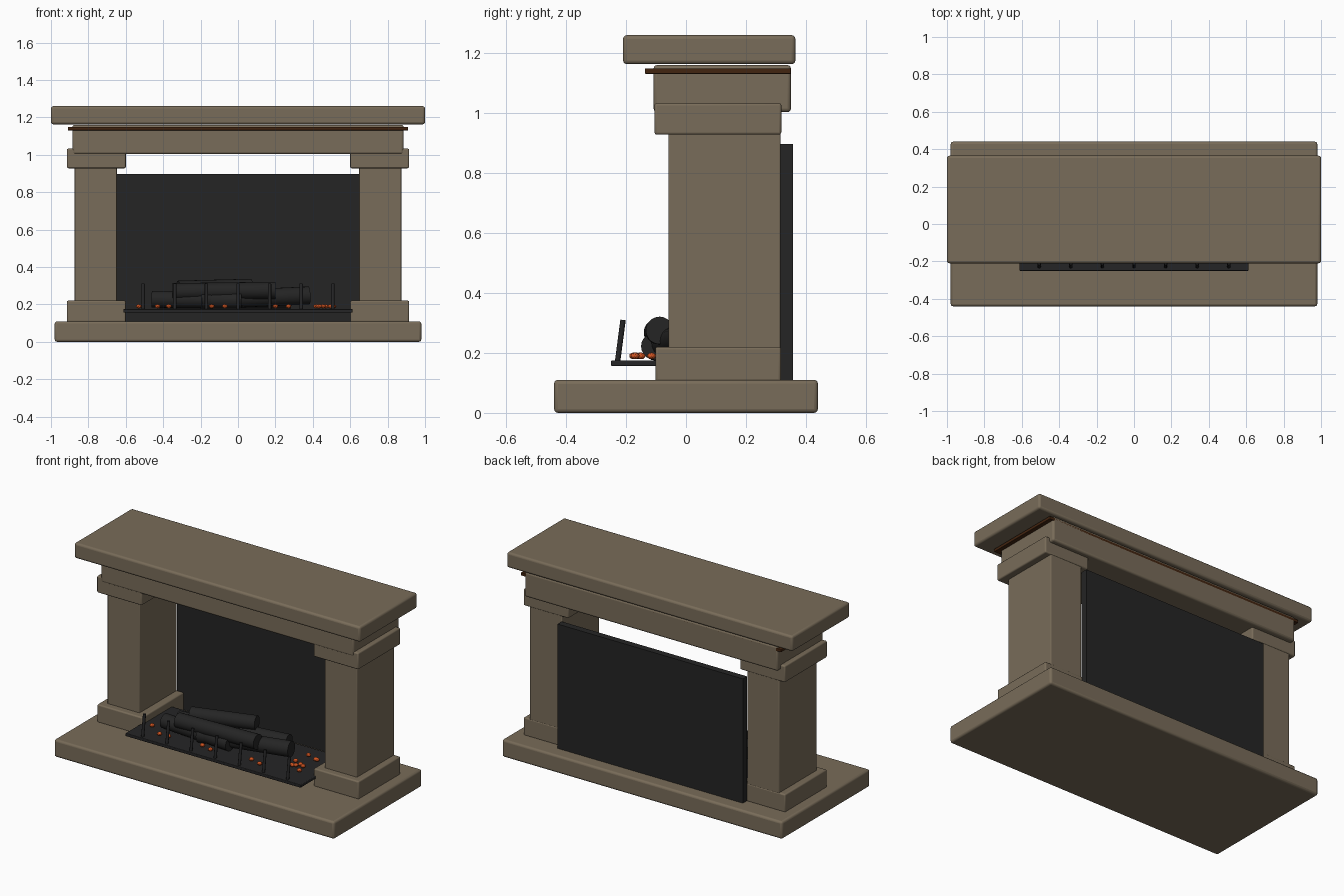
import bpy, math, random
from mathutils import Vector

if "Cube" in bpy.data.objects:
    bpy.data.objects.remove(bpy.data.objects["Cube"])

random.seed(4)


def mat(name, rgb):
    m = bpy.data.materials.new(name)
    m.diffuse_color = (*rgb, 1)
    m.use_nodes = True
    m.node_tree.nodes["Principled BSDF"].inputs["Base Color"].default_value = m.diffuse_color
    return m


STONE = mat("tan stone", (0.19, 0.15, 0.10))
WOOD = mat("dark brown trim", (0.055, 0.018, 0.005))
IRON = mat("black iron", (0.018, 0.018, 0.019))
CHAR = mat("charred black", (0.018, 0.018, 0.018))
EMBER = mat("ember orange", (0.65, 0.09, 0.015))


def box(name, x, y, z, m, bevel=0.0):
    """Box from (min, max) ranges with optional rounded edges."""
    bpy.ops.mesh.primitive_cube_add(
        size=1, location=[(a + b) / 2 for a, b in (x, y, z)])
    ob = bpy.context.object
    ob.name = name
    ob.scale = [b - a for a, b in (x, y, z)]
    bpy.ops.object.transform_apply(location=False, rotation=False, scale=True)
    ob.data.materials.append(m)
    if bevel:
        mod = ob.modifiers.new("bevel", "BEVEL")
        mod.width = bevel
        mod.segments = 3
        bpy.ops.object.shade_smooth_by_angle(angle=math.radians(35))
    return ob


def rod(name, a, b, r, m, sides=20):
    """Cylinder between two points."""
    a, b = Vector(a), Vector(b)
    d = b - a
    bpy.ops.mesh.primitive_cylinder_add(
        vertices=sides, radius=r, depth=d.length, location=(a + b) / 2,
        rotation=d.to_track_quat("Z", "Y").to_euler())
    ob = bpy.context.object
    ob.name = name
    ob.data.materials.append(m)
    bpy.ops.object.shade_smooth_by_angle(angle=math.radians(40))


# Stone surround
box("hearth_slab", (-0.98, 0.98), (-0.44, 0.44), (0, 0.11), STONE, 0.013)
box("mantel_shelf", (-1, 1), (-0.21, 0.365), (1.163, 1.26), STONE, 0.013)
box("frieze", (-0.885, 0.885), (-0.108, 0.35), (1.003, 1.16), STONE, 0.012)
box("frieze_trim", (-0.91, 0.91), (-0.137, 0.35), (1.131, 1.149), WOOD, 0.002)

# Pillars, mirrored left and right
for s, side in ((-1, "left"), (1, "right")):
    def span(a, b):
        return tuple(sorted((s * a, s * b)))
    box(side + "_pillar_base", span(0.60, 0.915), (-0.102, 0.317), (0.105, 0.22), STONE, 0.008)
    box(side + "_pillar", span(0.648, 0.873), (-0.058, 0.315), (0.2, 0.95), STONE, 0.005)
    box(side + "_capital", span(0.60, 0.915), (-0.105, 0.318), (0.928, 1.033), STONE, 0.008)

# Firebox back and grate
box("firebox_back", (-0.648, 0.648), (0.315, 0.357), (0.11, 0.896), CHAR)
box("grate_tray", (-0.613, 0.613), (-0.25, 0.2), (0.156, 0.175), IRON, 0.004)
for i in range(7):
    x = -0.507 + i * 0.169
    rod("grate_bar", (x, -0.229, 0.165), (x, -0.21, 0.31), 0.009, IRON, 12)

# Stacked logs: start, end, radius
logs = [
    ((-0.46, -0.075, 0.228), (0.02, -0.105, 0.222), 0.045),
    ((-0.20, -0.10, 0.222), (0.38, -0.01, 0.248), 0.048),
    ((-0.42, 0.01, 0.222), (0.28, 0.11, 0.222), 0.045),
    ((-0.35, -0.095, 0.268), (0.20, -0.088, 0.275), 0.046),
    ((-0.32, -0.01, 0.283), (0.07, 0.09, 0.293), 0.044),
]
for a, b, r in logs:
    rod("log", a, b, r, CHAR)

# Glowing embers
spots = [(-0.53, -0.10), (-0.43, -0.17), (-0.37, -0.165), (-0.14, -0.155),
         (-0.07, -0.175), (0.20, -0.15), (0.27, -0.17), (0.51, -0.115)]
spots += [(random.uniform(0.41, 0.52), random.uniform(-0.1, 0.1)) for _ in range(9)]
for x, y in spots:
    bpy.ops.mesh.primitive_ico_sphere_add(subdivisions=2, radius=0.015, location=(x, y, 0.19))
    ob = bpy.context.object
    ob.name = "ember"
    ob.scale = (1, 1, 0.75)
    ob.rotation_euler.z = random.uniform(0, 3)
    ob.data.materials.append(EMBER)
